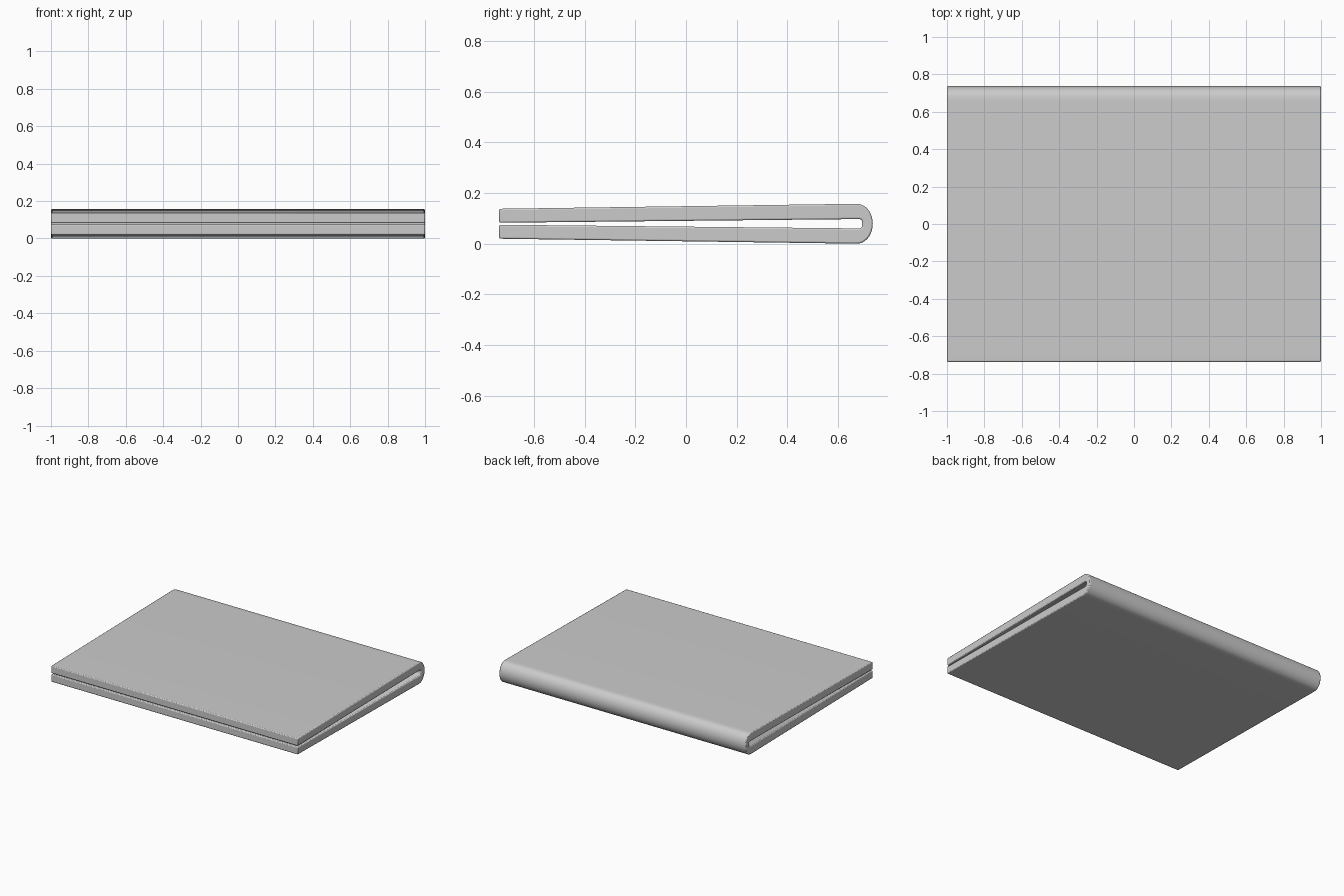
import bpy, bmesh, math

if "Cube" in bpy.data.objects:
    bpy.data.objects.remove(bpy.data.objects["Cube"])

HALF_X = 1.0      # half width
MID_Z = 0.0785    # height of the fold plane

# Upper half of the folded cross-section (y, height above the fold plane)
outer = [(-0.737, 0.059), (0.66, 0.0785)]
for i in range(1, 9):                       # rounded spine
    a = math.radians(90 - i * 90 / 9)
    outer.append((0.675 + 0.062 * math.cos(a), 0.0785 * math.sin(a)))
inner = [(0.695, 0.010), (0.692, 0.0155), (0.686, 0.0185), (-0.737, 0.004)]

# Full U profile: over the top, round the spine, back below, then the inner slot
profile = [(y, MID_Z + h) for y, h in outer] + [(0.737, MID_Z)]
profile += [(y, MID_Z - h) for y, h in reversed(outer)]
profile += [(y, MID_Z - h) for y, h in reversed(inner)]
profile += [(y, MID_Z + h) for y, h in inner]

# Folded cover: profile extruded across the width
bm = bmesh.new()
cap = bm.faces.new([bm.verts.new((-HALF_X, y, z)) for y, z in profile])
res = bmesh.ops.extrude_face_region(bm, geom=[cap])
moved = [g for g in res["geom"] if isinstance(g, bmesh.types.BMVert)]
bmesh.ops.translate(bm, verts=moved, vec=(2 * HALF_X, 0, 0))
bmesh.ops.recalc_face_normals(bm, faces=bm.faces)
mesh = bpy.data.meshes.new("folded_cover")
bm.to_mesh(mesh)
bm.free()
cover = bpy.data.objects.new("folded_cover", mesh)
bpy.context.collection.objects.link(cover)

# Softened rim edges
bevel = cover.modifiers.new("soft_edges", "BEVEL")
bevel.width = 0.006
bevel.segments = 2
bevel.limit_method = "ANGLE"
bevel.angle_limit = math.radians(50)
bevel.use_clamp_overlap = False

bpy.context.view_layer.objects.active = cover
cover.select_set(True)
bpy.ops.object.shade_smooth_by_angle(angle=math.radians(50))
